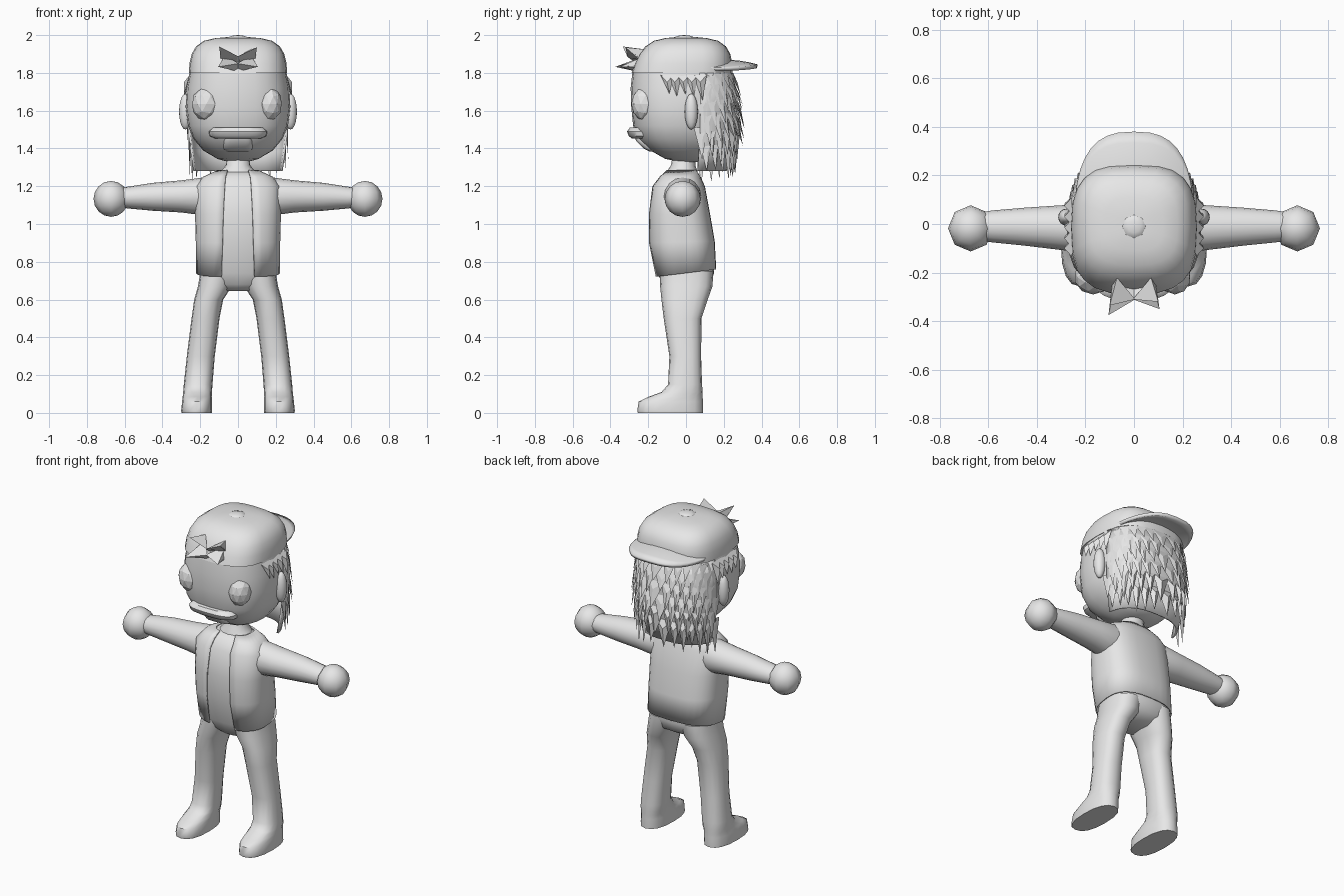
import bpy, bmesh, math, random
from mathutils import Vector

if "Cube" in bpy.data.objects:
    bpy.data.objects.remove(bpy.data.objects["Cube"])

random.seed(4)
grey = bpy.data.materials.new("plain_grey")
grey.diffuse_color = (0.8, 0.8, 0.8, 1)
grey.use_nodes = True
grey.node_tree.nodes["Principled BSDF"].inputs["Base Color"].default_value = grey.diffuse_color


def finish(name, bm, angle=50, thick=0):
    bmesh.ops.recalc_face_normals(bm, faces=bm.faces)
    me = bpy.data.meshes.new(name)
    bm.to_mesh(me)
    bm.free()
    me.materials.append(grey)
    ob = bpy.data.objects.new(name, me)
    bpy.context.collection.objects.link(ob)
    bpy.context.view_layer.objects.active = ob
    ob.select_set(True)
    if angle:
        bpy.ops.object.shade_smooth_by_angle(angle=math.radians(angle))
    ob.select_set(False)
    if thick:
        mod = ob.modifiers.new("thickness", 'SOLIDIFY')
        mod.thickness = thick
        mod.offset = -1
    return ob


def oval(t, rx, y0, y1, e):
    """Point on a rounded-square outline, y0 is front and y1 is back."""
    c, s = math.cos(t), math.sin(t)
    x = rx * math.copysign(abs(c) ** (2 / e), c)
    y = (y1 + y0) / 2 + (y1 - y0) / 2 * math.copysign(abs(s) ** (2 / e), s)
    return x, y


def loft(name, rings, closed=True, **kw):
    bm = bmesh.new()
    rows = [[bm.verts.new(p) for p in r] for r in rings]
    n = len(rows[0])
    for a, b in zip(rows, rows[1:]):
        for i in range(n if closed else n - 1):
            j = (i + 1) % n
            bm.faces.new((a[i], a[j], b[j], b[i]))
    if closed:
        bm.faces.new(rows[0])
        bm.faces.new(rows[-1])
    return finish(name, bm, **kw)


def stack(name, rings, e=2.5, n=24, **kw):
    """Closed loft through horizontal sections (z, centre x, rx, front, back)."""
    pts = []
    for z, cx, rx, y0, y1 in rings:
        o = [oval(i * 2 * math.pi / n, rx, y0, y1, e) for i in range(n)]
        pts.append([(cx + x, y, z) for x, y in o])
    return loft(name, pts, **kw)


def ball(name, loc, size, seg=16, rings=10, ico=False, angle=60):
    bm = bmesh.new()
    if ico:
        bmesh.ops.create_icosphere(bm, subdivisions=2, radius=1)
    else:
        bmesh.ops.create_uvsphere(bm, u_segments=seg, v_segments=rings, radius=1)
    for v in bm.verts:
        v.co = Vector(loc) + Vector(a * b for a, b in zip(v.co, size))
    return finish(name, bm, angle=angle)


# Head and cap
stack("head", [(1.328, 0, .05, -.03, .07), (1.345, 0, .11, -.11, .12),
               (1.39, 0, .185, -.19, .17), (1.45, 0, .235, -.25, .2),
               (1.52, 0, .265, -.28, .225), (1.62, 0, .277, -.29, .24),
               (1.72, 0, .272, -.293, .245), (1.81, 0, .255, -.283, .24)])
stack("cap_crown", [(1.8, 0, .26, -.288, .245), (1.85, 0, .257, -.272, .245),
                    (1.9, 0, .245, -.248, .235), (1.94, 0, .222, -.215, .212),
                    (1.97, 0, .18, -.17, .17), (1.984, 0, .12, -.11, .11),
                    (1.99, 0, .05, -.05, .05)], e=2.9)
ball("cap_button", (0, -.01, 1.982), (.054, .054, .018), 8, 6)

# Backward brim, arched across its width
brim = []
for k in range(5):
    f = k / 4
    row = []
    for i in range(19):
        t = math.pi * i / 18
        yb = .2 + .18 * f
        x, y = oval(t, .245, -yb, yb, 2.7)
        arch = 1 - (x / .25) ** 2
        row.append((x, y, 1.825 + arch * (.045 - .025 * f * f)))
    brim.append(row)
loft("cap_brim", brim, closed=False, thick=.02)

# Neck, shirt front and hips
stack("neck", [(1.22, 0, .13, -.11, .08), (1.28, 0, .09, -.1, .06),
               (1.31, 0, .065, -.08, .05), (1.37, 0, .06, -.07, .05)], e=2.1, n=16)
stack("body", [(.645, 0, .08, -.09, .07), (.68, 0, .175, -.125, .13),
               (.74, 0, .198, -.15, .148), (.9, 0, .208, -.188, .14),
               (1.05, 0, .212, -.19, .115), (1.2, 0, .21, -.17, .09),
               (1.25, 0, .17, -.13, .065), (1.275, 0, .1, -.1, .045)], e=2.7)

# Open jacket, hem rising to the back
jacket = []
for z, rx, y0, y1, gap, rise in ((.72, .222, -.165, .16, .088, .04),
                                 (.9, .224, -.2, .152, .082, .01),
                                 (1.05, .228, -.2, .128, .078, 0),
                                 (1.2, .226, -.18, .1, .07, 0),
                                 (1.25, .185, -.142, .077, .066, 0),
                                 (1.285, .11, -.108, .055, .055, 0)):
    t0 = math.acos((gap / rx) ** (2.7 / 2))
    row = []
    for i in range(29):
        x, y = oval(-t0 + (math.pi + 2 * t0) * i / 28, rx, y0, y1, 2.7)
        row.append((x, y, z + rise * (y - y0) / (y1 - y0)))
    jacket.append(row)
loft("jacket", jacket, closed=False, thick=.008)

for s, side in ((-1, "left"), (1, "right")):
    # Legs with feet
    stack(side + "_leg", [(0, .219 * s, .08, -.255, .09), (.012, .219 * s, .082, -.258, .09),
                          (.06, .217 * s, .079, -.25, .09), (.085, .216 * s, .077, -.2, .088),
                          (.11, .214 * s, .076, -.13, .088), (.15, .211 * s, .076, -.095, .085),
                          (.3, .197 * s, .074, -.088, .08), (.5, .172 * s, .074, -.118, .082),
                          (.6, .155 * s, .077, -.13, .115), (.67, .122 * s, .09, -.137, .14),
                          (.75, .105 * s, .094, -.14, .145)], e=2.4, n=16)
    # Sleeves and round hands
    sleeve = []
    for x, cz, rz, cy, ry in ((.12, 1.15, .11, -.02, .09), (.2, 1.146, .098, -.018, .1),
                              (.3, 1.146, .085, -.015, .092), (.45, 1.144, .074, -.011, .078),
                              (.58, 1.14, .058, -.01, .066), (.62, 1.14, .052, -.01, .06)):
        sleeve.append([(s * x, cy + ry * math.cos(i * math.pi / 8),
                        cz + rz * math.sin(i * math.pi / 8)) for i in range(16)])
    loft(side + "_sleeve", sleeve)
    ball(side + "_hand", (.672 * s, -.018, 1.133), (.093, .095, .095), 8, 8)
    # Ears and faceted eyes
    ball(side + "_ear", (.278 * s, .028, 1.595), (.034, .035, .095))
    r = .078 if s < 0 else .066
    ball(side + "_eye", (.168 * s, -.218, 1.635), (r, .072, .09), ico=True, angle=0)

# Broad upper lip and chin
stack("upper_lip", [(1.452, 0, .12, -.285, -.15), (1.465, 0, .15, -.303, -.15),
                    (1.49, 0, .155, -.312, -.15), (1.51, 0, .135, -.298, -.15)], e=3)
stack("chin", [(1.385, 0, .065, -.195, -.1), (1.4, 0, .078, -.225, -.1),
               (1.44, 0, .078, -.265, -.1), (1.46, 0, .07, -.27, -.1)], e=4)


def lock(bm, left, right, ridge, tip):
    v = [bm.verts.new(p) for p in (left, right, ridge, tip)]
    for f in ((0, 1, 3), (1, 2, 3), (2, 0, 3), (0, 2, 1)):
        bm.faces.new([v[i] for i in f])


# Forelock of pointed tufts poking from the cap
bm = bmesh.new()
for tx, ty, tz, bz in ((-.1, -.335, 1.94, 1.885), (.1, -.32, 1.935, 1.885),
                       (-.105, -.375, 1.832, 1.85), (.105, -.35, 1.832, 1.85)):
    s = math.copysign(1, tx)
    lock(bm, (-.01 * s, -.25, bz - .045), (.09 * s, -.24, bz - .01),
         (-.005 * s, -.31, bz), (tx, ty, tz))
    lock(bm, (.09 * s, -.24, bz - .02), (.07 * s, -.22, bz + .04),
         (-.005 * s, -.31, bz), (tx, ty, tz))
finish("forelock", bm, angle=0)

# Hollow curtain of hair hanging behind the head
back = []
for z, rx, yb in ((1.8, .258, .248), (1.65, .272, .268), (1.5, .27, .262),
                  (1.38, .255, .24), (1.28, .24, .215)):
    row = []
    for i in range(21):
        t = .2 + (math.pi - .4) * i / 20
        x, y = oval(t, rx, -yb, yb, 2.6)
        row.append((x, y, z))
    back.append(row)
loft("hair_back", back, closed=False, thick=.012)

# Overlapping rows of pointed locks
bm = bmesh.new()
for k, (z, rx, yb, drop) in enumerate(((1.8, .258, .25, .11), (1.74, .265, .258, .13),
                                       (1.67, .27, .265, .14), (1.59, .27, .265, .16),
                                       (1.51, .266, .26, .17), (1.43, .258, .25, .18))):
    count, start = 13, .17
    step = (math.pi - 2 * start) / count
    for i in range(count):
        t = start + step * (i + .5 + (.25 if k % 2 else -.25))
        h = step * .62
        p = [oval(a, rx, -yb, yb, 2.6) for a in (t - h, t + h, t)]
        out = 1.09
        tipz = z - drop * random.uniform(.8, 1.2)
        flare = 1.17 if k < 4 else 1.04
        lock(bm, (*p[0], z), (*p[1], z), (p[2][0] * 1.01, p[2][1] * out, z - .05),
             (p[2][0] * 1.02, p[2][1] * flare, tipz))
finish("hair_locks", bm, angle=0)

# Short sideburn tufts in front of the ears
bm = bmesh.new()
for s in (-1, 1):
    for y, tip in ((-.1, 1.69), (-.06, 1.675), (-.015, 1.685), (.03, 1.67), (.075, 1.65)):
        lock(bm, (.255 * s, y - .035, 1.79), (.255 * s, y + .035, 1.79),
             (.287 * s, y, 1.75), (.284 * s, y + .012, tip))
finish("sideburn_tufts", bm, angle=0)
